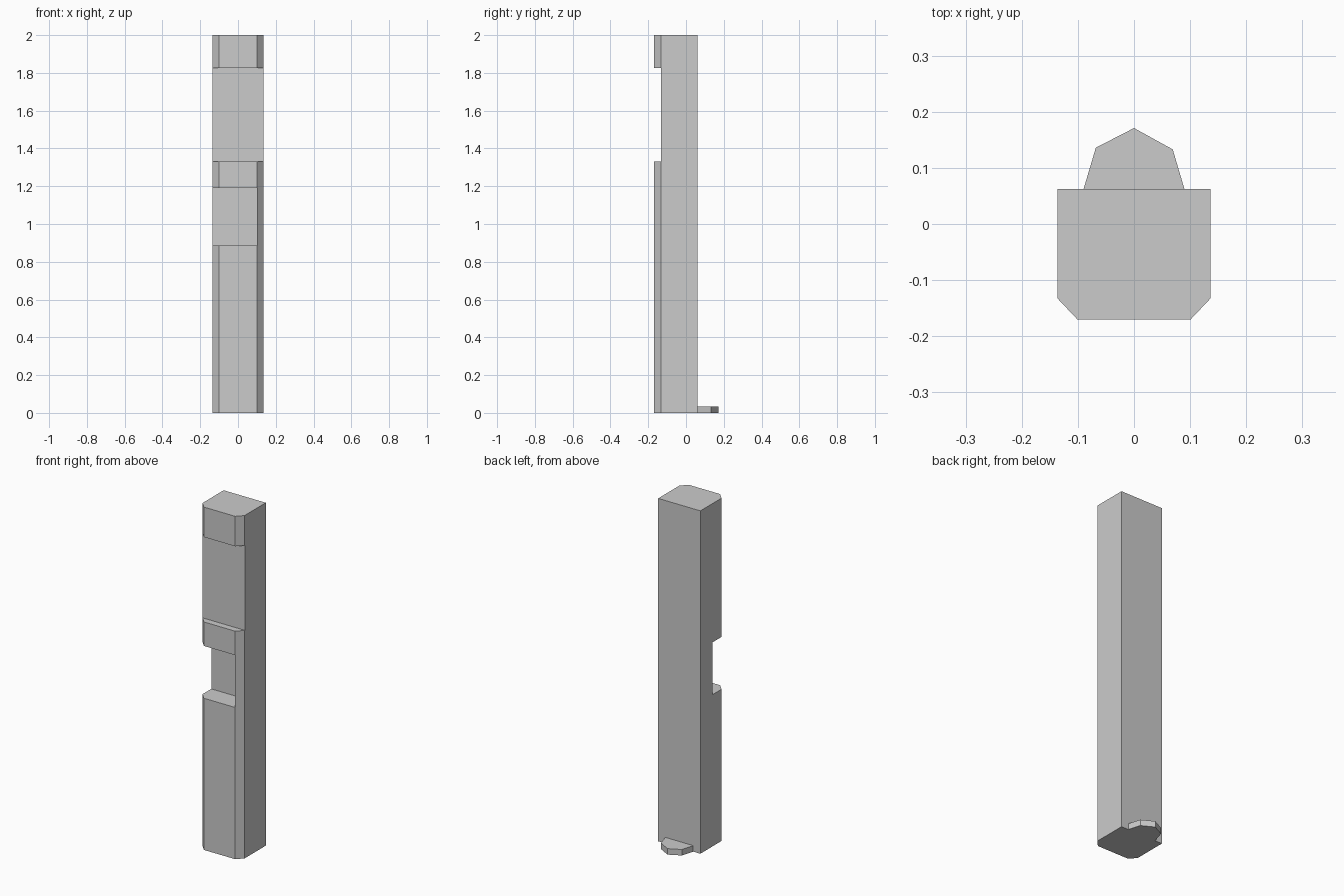
import bpy
import bmesh

if "Cube" in bpy.data.objects:
    bpy.data.objects.remove(bpy.data.objects["Cube"])


def prism(name, profile, z0, z1):
    """Extrude an xy outline from z0 up to z1."""
    bm = bmesh.new()
    face = bm.faces.new([bm.verts.new((x, y, z0)) for x, y in profile])
    top = bmesh.ops.extrude_face_region(bm, geom=[face])["geom"]
    verts = [g for g in top if isinstance(g, bmesh.types.BMVert)]
    bmesh.ops.translate(bm, verts=verts, vec=(0, 0, z1 - z0))
    bmesh.ops.recalc_face_normals(bm, faces=bm.faces)
    mesh = bpy.data.meshes.new(name)
    bm.to_mesh(mesh)
    bm.free()
    obj = bpy.data.objects.new(name, mesh)
    bpy.context.collection.objects.link(obj)
    return obj


def cut(target, name, x0, x1, y0, y1, z0, z1):
    """Remove a box from the target."""
    cutter = prism(name, [(x0, y0), (x1, y0), (x1, y1), (x0, y1)], z0, z1)
    cutter.hide_render = True
    mod = target.modifiers.new(name, "BOOLEAN")
    mod.operation = "DIFFERENCE"
    mod.solver = "EXACT"
    mod.object = cutter
    bpy.context.view_layer.objects.active = target
    bpy.ops.object.modifier_apply(modifier=mod.name)
    bpy.data.objects.remove(cutter, do_unlink=True)


# Post with two chamfered front corners
half = [(0.101, -0.17), (0.136, -0.133), (0.136, 0.062)]
outline = half + [(-x, y) for x, y in reversed(half)]
post = prism("post", outline, 0, 2)

# Shallow recess across the upper front
cut(post, "upper_recess", -0.3, 0.3, -0.3, -0.132, 1.33, 1.825)

# Deeper notch, open on the left and closed by the right chamfer
cut(post, "side_notch", -0.3, 0.1, -0.3, -0.052, 0.885, 1.19)

# Thin pointed foot tab at the back
prism("foot_tab", [(0.09, 0.062), (0.069, 0.133), (0, 0.171),
                   (-0.068, 0.136), (-0.09, 0.062)], 0, 0.035)
